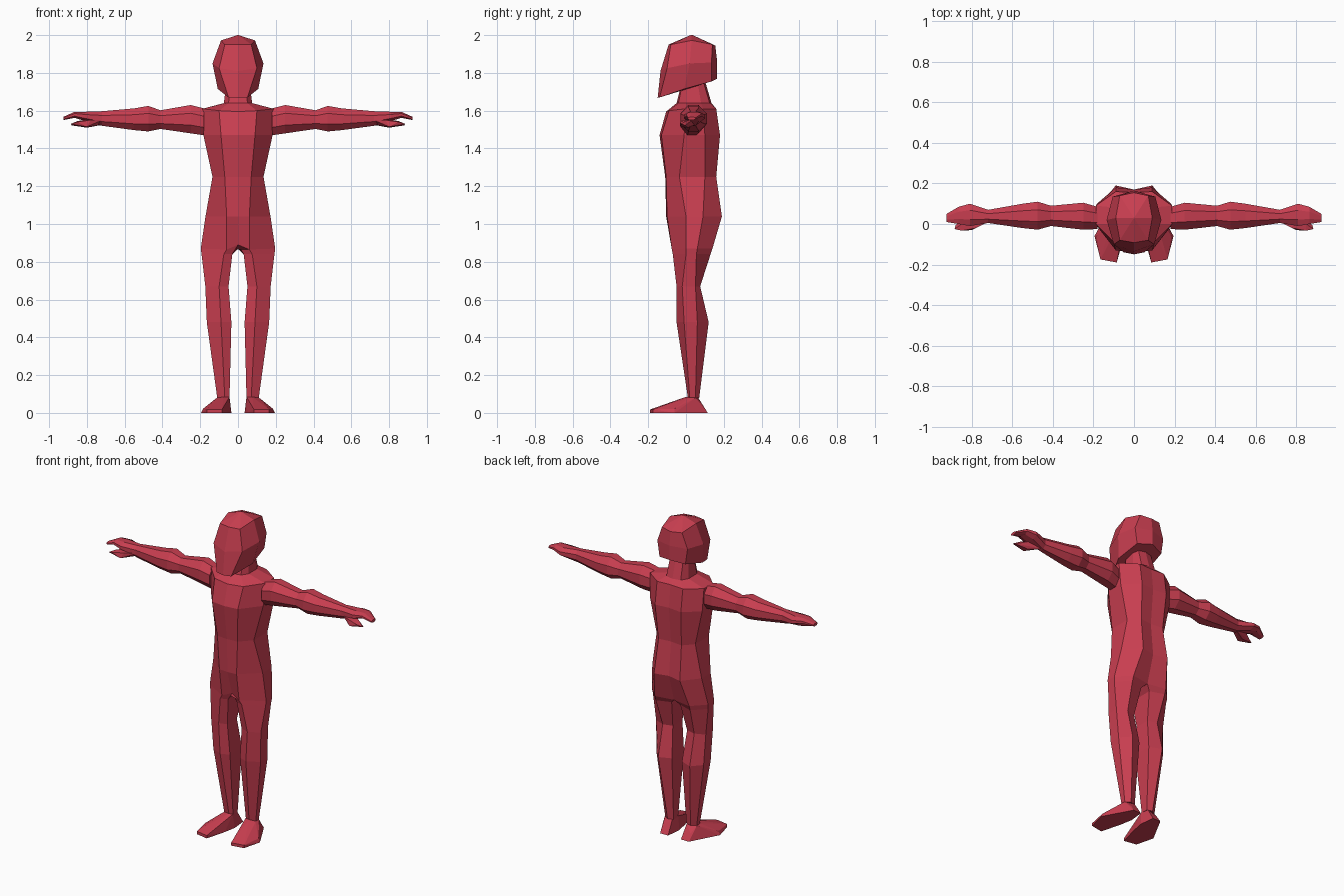
import bpy, bmesh
from mathutils import Vector

red = bpy.data.materials.new("red")
red.diffuse_color = (0.58, 0.048, 0.08, 1)


def finish(name, bm, mirror):
    bmesh.ops.recalc_face_normals(bm, faces=bm.faces[:])
    me = bpy.data.meshes.new(name)
    bm.to_mesh(me)
    bm.free()
    me.materials.append(red)
    ob = bpy.data.objects.new(name, me)
    bpy.context.collection.objects.link(ob)
    if mirror:
        ob.modifiers.new("mirror", 'MIRROR').use_mirror_merge = False
    return ob


def loft(name, rings, mirror=False):
    """Skin closed rings of equal length; cap both ends."""
    bm = bmesh.new()
    vs = [[bm.verts.new(p) for p in r] for r in rings]
    n = len(vs[0])
    for a, b in zip(vs, vs[1:]):
        for i in range(n):
            j = (i + 1) % n
            bm.faces.new((a[i], a[j], b[j], b[i]))
    bm.faces.new(vs[0])
    bm.faces.new(vs[-1])
    return finish(name, bm, mirror)


def hull(name, pts):
    """Convex solid, mirrored to the other side."""
    bm = bmesh.new()
    for p in pts:
        bm.verts.new(p)
    bmesh.ops.convex_hull(bm, input=bm.verts[:])
    bmesh.ops.dissolve_limit(bm, angle_limit=0.02, verts=bm.verts[:], edges=bm.edges[:])
    return finish(name, bm, True)


def whole(half):
    """Half ring, front centre to back centre, completed on the other side."""
    return half + [(-x, y, z) for x, y, z in half[-2:0:-1]]


def flat(z, *xy):
    return [(x, y, z) for x, y in xy]


# Torso from crotch to neck
crotch = [(0, -.06, .89), (.06, -.075, .865), (.197, 0, .87),
          (.197, .06, .87), (.12, .14, .87), (0, .12, .87)]
torso = [
    crotch,
    flat(1.04, (0, -.105), (.06, -.10), (.172, 0), (.172, .09), (.09, .19), (0, .17)),
    flat(1.25, (0, -.11), (.07, -.105), (.135, -.035), (.135, .10), (.08, .16), (0, .15)),
    flat(1.47, (0, -.14), (.09, -.13), (.183, -.01), (.183, .10), (.09, .18), (0, .17)),
    [(0, -.105, 1.595), (.10, -.09, 1.6), (.188, 0, 1.61),
     (.188, .09, 1.61), (.09, .16, 1.61), (0, .155, 1.61)],
    flat(1.64, (0, -.05), (.05, -.04), (.075, 0), (.075, .08), (.05, .125), (0, .135)),
    flat(1.76, (0, -.02), (.04, -.015), (.06, .01), (.06, .06), (.045, .09), (0, .10)),
]
loft("torso", [whole(r) for r in torso])

# Head, with the jaw sloping down to the chin
head = [
    [(0, -.15, 1.668), (.05, -.14, 1.67), (.107, -.01, 1.715), (.09, .135, 1.755), (0, .165, 1.77)],
    [(0, -.135, 1.81), (.10, -.10, 1.825), (.135, .02, 1.85), (.105, .135, 1.855), (0, .165, 1.86)],
    [(0, -.092, 1.95), (.07, -.08, 1.95), (.09, .03, 1.972), (.07, .14, 1.95), (0, .155, 1.945)],
    [(0, .025, 2), (.002, .027, 2), (.002, .03, 2), (.002, .033, 2), (0, .035, 2)],
]
loft("head", [whole(r) for r in head])

# Legs
legs = [
    crotch,
    flat(.84, (.03, -.055), (.075, -.07), (.193, 0), (.193, .055), (.12, .13), (.03, .10)),
    flat(.67, (.05, -.035), (.10, -.05), (.173, -.02), (.173, .05), (.11, .075), (.05, .06)),
    flat(.48, (.035, -.03), (.09, -.05), (.165, -.01), (.165, .06), (.11, .12), (.035, .09)),
    flat(.08, (.045, .015), (.07, .01), (.11, .02), (.11, .05), (.08, .07), (.045, .06)),
]
loft("legs", legs, True)

# Feet, toes turned outward
hull("feet", [
    (.045, .01, .085), (.075, 0, .085), (.112, .015, .08), (.112, .05, .08), (.05, .065, .08),
    (.05, .09, .04), (.095, .09, .04), (.045, .115, 0), (.10, .115, 0),
    (.035, .02, 0), (.05, -.06, 0), (.085, -.19, 0), (.165, -.175, 0), (.195, -.06, 0),
    (.085, -.19, .018), (.165, -.175, .018), (.185, -.06, .022)])


# Arms and hands: eight-sided sections along x
def section(x, y0, y1, z0, z1):
    cy, cz, hy, hz = (y0 + y1) / 2, (z0 + z1) / 2, (y1 - y0) / 2, (z1 - z0) / 2
    k = .42
    corners = [(1, k), (k, 1), (-k, 1), (-1, k), (-1, -k), (-k, -1), (k, -1), (1, -k)]
    return [(x, cy + a * hy, cz + b * hz) for a, b in corners]


arms = [(.18, -.025, .085, 1.47, 1.612), (.25, -.028, .105, 1.48, 1.63),
        (.41, -.01, .09, 1.503, 1.602), (.475, -.028, .11, 1.49, 1.625),
        (.55, -.02, .10, 1.497, 1.612), (.72, .005, .07, 1.52, 1.597),
        (.81, -.01, .10, 1.545, 1.594), (.865, 0, .085, 1.562, 1.594),
        (.925, .01, .05, 1.55, 1.567)]
loft("arms", [section(*a) for a in arms], True)

# Thumbs
hull("thumbs", [
    (.72, .01, 1.55), (.72, .05, 1.525), (.78, -.02, 1.55), (.79, .04, 1.555),
    (.80, -.03, 1.515), (.80, .01, 1.51), (.85, -.033, 1.54), (.85, 0, 1.545),
    (.885, -.025, 1.53), (.88, -.005, 1.522)])
